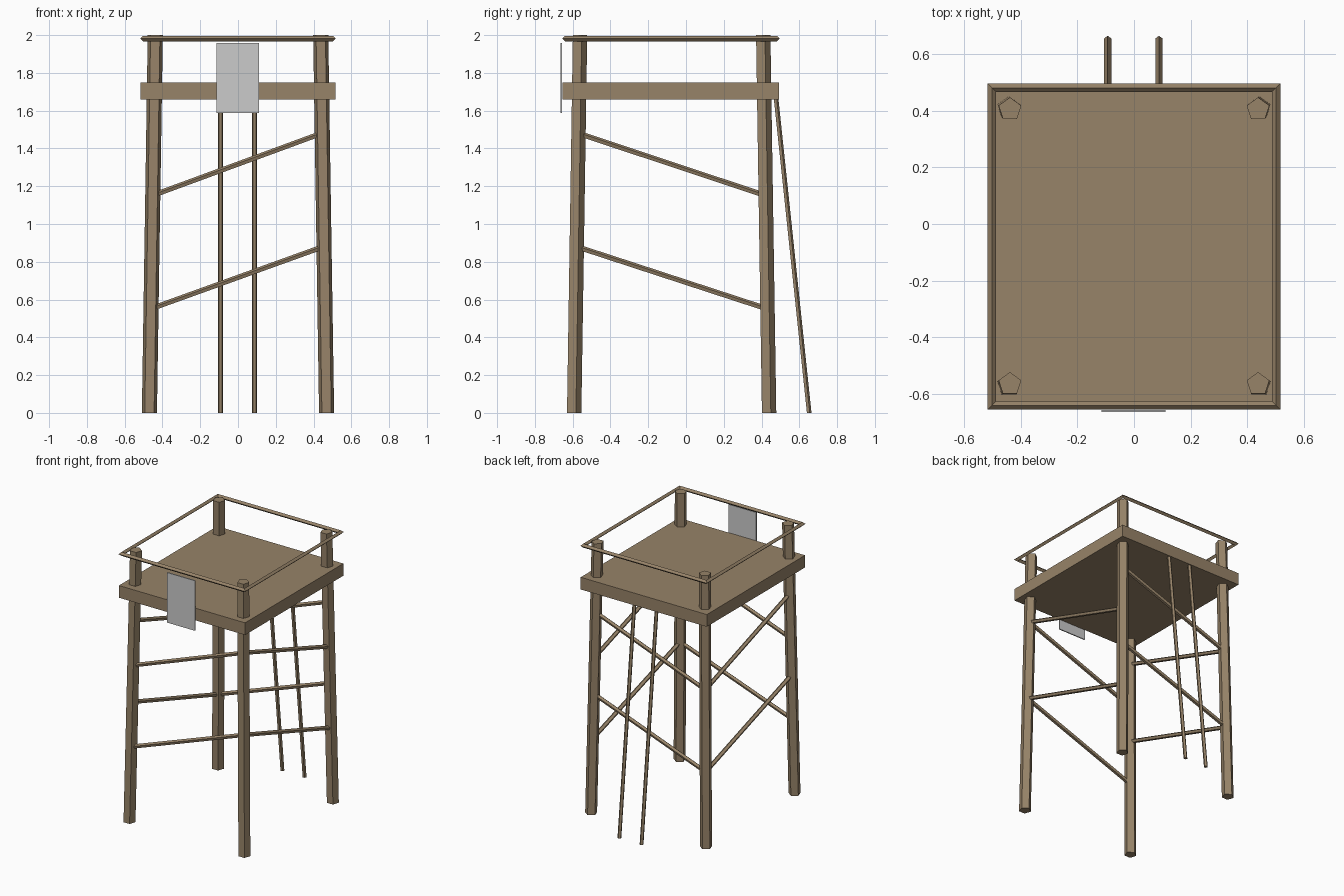
import bpy
import math
from mathutils import Vector

if "Cube" in bpy.data.objects:
    bpy.data.objects.remove(bpy.data.objects["Cube"])

CY = -0.08  # tower centre in y (the ladder poles stick out at the back)


def material(name, rgb):
    m = bpy.data.materials.new(name)
    m.diffuse_color = (*rgb, 1)
    m.use_nodes = True
    m.node_tree.nodes["Principled BSDF"].inputs["Base Color"].default_value = m.diffuse_color
    return m


WOOD = material("weathered wood", (0.31, 0.228, 0.14))
GREY = material("light grey sheet", (0.60, 0.60, 0.60))


def add_mesh(name, verts, faces, mat):
    me = bpy.data.meshes.new(name)
    me.from_pydata(verts, [], faces)
    me.materials.append(mat)
    ob = bpy.data.objects.new(name, me)
    bpy.context.collection.objects.link(ob)
    return ob


def bar(name, a, b, r, u, v, n=5):
    """Prism from a to b; cross-section spanned by u and v, one corner along v."""
    a, b, u, v = map(Vector, (a, b, u, v))
    if u.cross(v).dot(b - a) < 0:
        u = -u
    ring = [u * r * math.sin(2 * math.pi * i / n) + v * r * math.cos(2 * math.pi * i / n)
            for i in range(n)]
    verts = [a + p for p in ring] + [b + p for p in ring]
    faces = [((i + 1) % n, i, n + i, n + (i + 1) % n) for i in range(n)]
    faces += [tuple(range(n)), tuple(reversed(range(n, 2 * n)))]
    return add_mesh(name, verts, faces, WOOD)


def box(name, lo, hi, mat):
    verts = [(x, y, z) for x in (lo[0], hi[0]) for y in (lo[1], hi[1]) for z in (lo[2], hi[2])]
    faces = [(0, 1, 3, 2), (4, 6, 7, 5), (0, 4, 5, 1), (2, 3, 7, 6), (0, 2, 6, 4), (1, 5, 7, 3)]
    return add_mesh(name, verts, faces, mat)


# Four splayed five-sided legs
def leg_point(sx, sy, z):
    t = z / 2
    return (sx * (0.469 - 0.031 * t), CY + sy * (0.516 - 0.031 * t), z)


for sx, side in ((-1, "left"), (1, "right")):
    for sy, end in ((-1, "front"), (1, "back")):
        bar(f"{end}_{side}_leg", leg_point(sx, sy, 0), leg_point(sx, sy, 2.0),
            0.042, (1, 0, 0), (0, 1, 0))

# Sloping braces, two on every side
for level, low in (("lower", 0.55), ("upper", 1.15)):
    high = low + 0.33
    for s, side, end in ((-1, "left", "front"), (1, "right", "back")):
        bar(f"{level}_{end}_brace", leg_point(-1, s, low), leg_point(1, s, high),
            0.016, (0, 1, 0), (0, 0, 1))
        bar(f"{level}_{side}_brace", leg_point(s, -1, high), leg_point(s, 1, low),
            0.016, (1, 0, 0), (0, 0, 1))

# Platform
box("platform", (-0.515, CY - 0.573, 1.66), (0.515, CY + 0.573, 1.75), WOOD)

# Mitred handrail loop with a diamond section
R, Z = 0.0145, 1.982
verts = [(sx * (0.502 + d), CY + sy * (0.561 + d), Z + h)
         for sx, sy in ((-1, -1), (1, -1), (1, 1), (-1, 1))
         for d, h in ((R, 0), (0, R), (-R, 0), (0, -R))]
faces = [(4 * c + k, 4 * ((c + 1) % 4) + k, 4 * ((c + 1) % 4) + (k + 1) % 4, 4 * c + (k + 1) % 4)
         for c in range(4) for k in range(4)]
add_mesh("handrail", verts, faces, WOOD)

# Two slanted ladder poles at the back
for x, side in ((-0.093, "left"), (0.088, "right")):
    bar(f"{side}_ladder_pole", (x, 0.651, 0), (x, 0.473, 1.69), 0.0135, (1, 0, 0), (0, 1, 0))

# Thin sheet hung on the front
box("front_sheet", (-0.114, -0.664, 1.588), (0.112, -0.656, 1.957), GREY)
